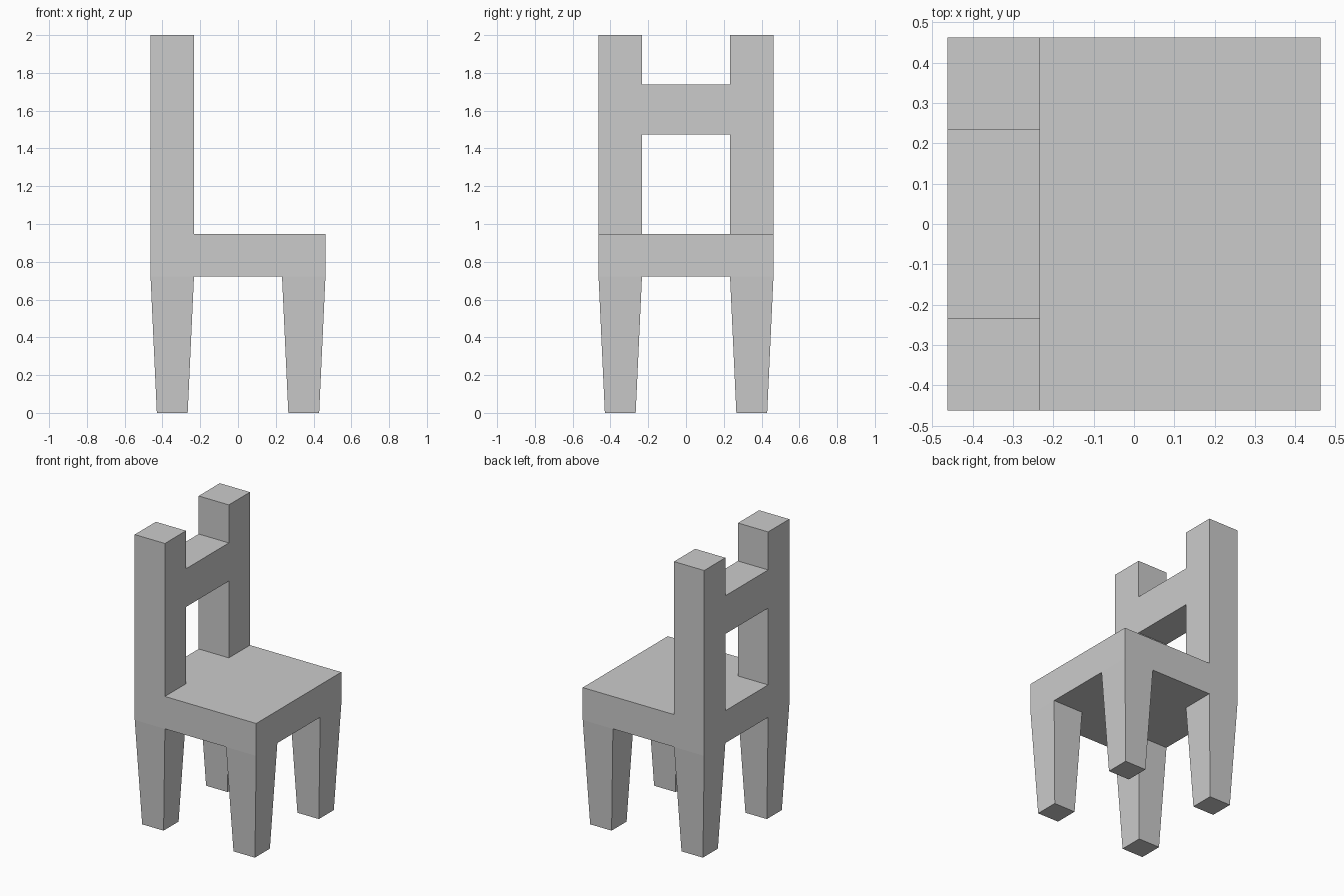
import bpy, bmesh
from mathutils import Vector

if "Cube" in bpy.data.objects:
    bpy.data.objects.remove(bpy.data.objects["Cube"])

HALF, INNER = 0.463, 0.233          # seat half width, inner edge of posts and legs
SEAT_LOW, SEAT_TOP = 0.723, 0.946
RAIL_LOW, RAIL_TOP, TOP = 1.475, 1.738, 2.0
FOOT_SCALE = 0.71

bm = bmesh.new()


def extrude_to(face, z, scale=1.0):
    """Extrude a horizontal face to height z, scaling it about its centre."""
    new = bmesh.ops.extrude_discrete_faces(bm, faces=[face])["faces"][0]
    c = new.calc_center_median()
    for v in new.verts:
        v.co.x = c.x + (v.co.x - c.x) * scale
        v.co.y = c.y + (v.co.y - c.y) * scale
        v.co.z = z
    return new


def face_at(x, y, z):
    p = Vector((x, y, z))
    return min(bm.faces, key=lambda f: (f.calc_center_median() - p).length)


# Seat slab, cut so each corner has its own face
bmesh.ops.create_cube(bm, size=1)
for v in bm.verts:
    v.co = (v.co.x * 2 * HALF, v.co.y * 2 * HALF,
            SEAT_TOP if v.co.z > 0 else SEAT_LOW)
for axis in ((1, 0, 0), (0, 1, 0)):
    for s in (-INNER, INNER):
        bmesh.ops.bisect_plane(bm, geom=bm.verts[:] + bm.edges[:] + bm.faces[:],
                               plane_co=Vector(axis) * s, plane_no=axis)

# Tapered legs
mid = (HALF + INNER) / 2
for x in (-mid, mid):
    for y in (-mid, mid):
        extrude_to(face_at(x, y, SEAT_LOW), 0, FOOT_SCALE)

# Back posts, in segments that line up with the rail
for y in (-mid, mid):
    face = face_at(-mid, y, SEAT_TOP)
    for z in (RAIL_LOW, RAIL_TOP, TOP):
        face = extrude_to(face, z)

# Back rail bridging the inner faces of the posts
ends = [face_at(-mid, y, (RAIL_LOW + RAIL_TOP) / 2) for y in (-INNER, INNER)]
edges = [e for f in ends for e in f.edges]
bmesh.ops.delete(bm, geom=ends, context="FACES_ONLY")
bmesh.ops.bridge_loops(bm, edges=edges)

bmesh.ops.recalc_face_normals(bm, faces=bm.faces[:])
mesh = bpy.data.meshes.new("chair")
bm.to_mesh(mesh)
bm.free()
bpy.context.collection.objects.link(bpy.data.objects.new("chair", mesh))
